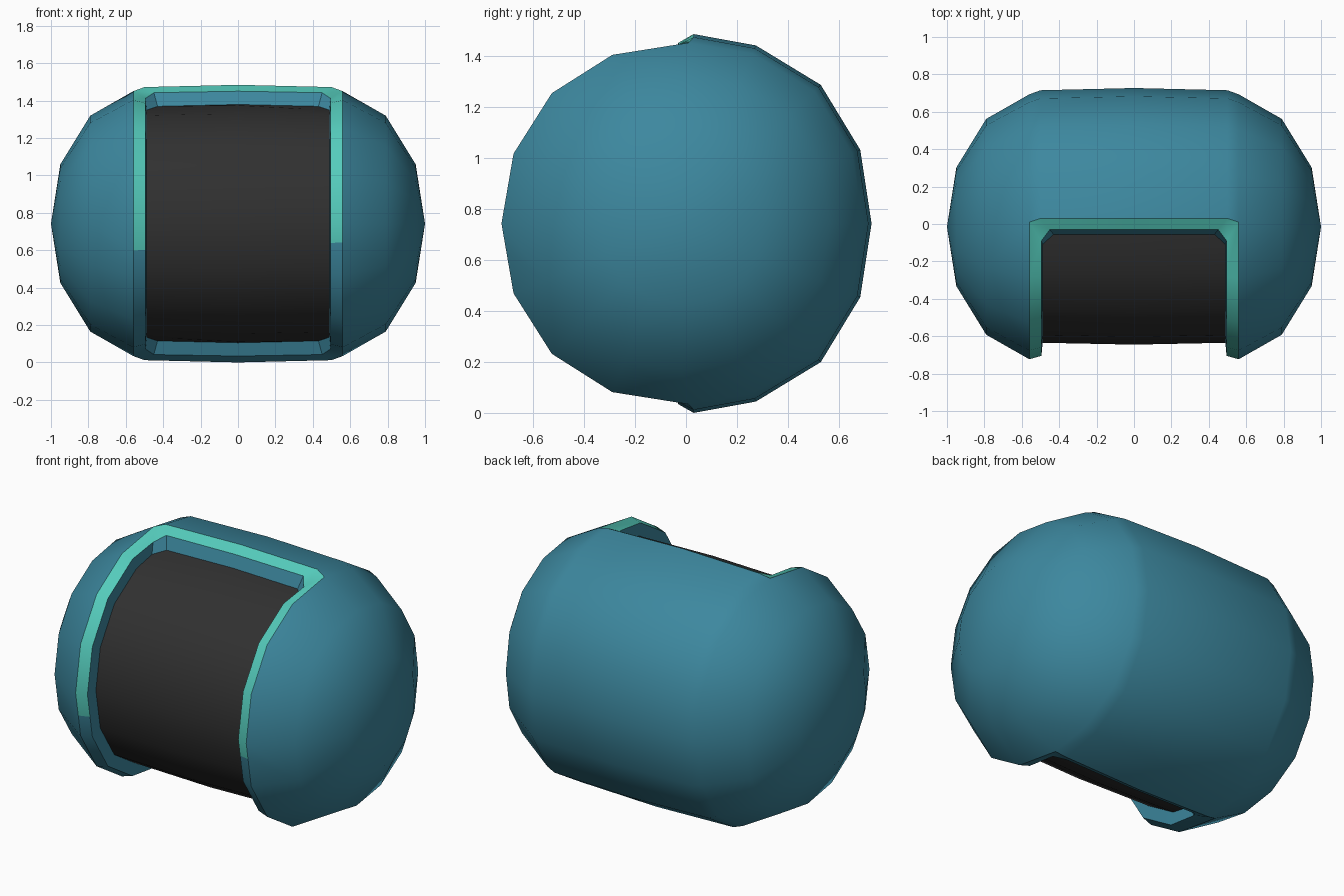
import bpy, bmesh, math
from mathutils import Vector

if "Cube" in bpy.data.objects:
    bpy.data.objects.remove(bpy.data.objects["Cube"])

CY, CZ, STEP = -0.015, 0.742, 22.5


def material(name, rgb):
    m = bpy.data.materials.new(name)
    m.diffuse_color = (*rgb, 1)
    m.use_nodes = True
    m.node_tree.nodes["Principled BSDF"].inputs["Base Color"].default_value = m.diffuse_color
    return m


TEAL = material("teal shell", (0.046, 0.245, 0.345))
MINT = material("mint trim", (0.09, 0.60, 0.50))
BLACK = material("black visor", (0.03, 0.03, 0.03))


def ring_point(x, r, deg):
    """Point on a slightly squared ring round the x axis; 0 = top, + = back."""
    a = math.radians(deg)
    k = 0.035 if math.sin(a) > 0 else 0.02
    f = 1 + k * math.sin(2 * a) ** 2
    y = CY + r * f * math.sin(a)
    if deg % 180 == 0:                      # raised brow edge at top and bottom
        y = 0.03 if abs(x) <= 0.51 else 0.01 if abs(x) < 0.6 else CY
    return Vector((x, y, CZ + r * f * math.cos(a)))


def finish(bm, name, mats, probe):
    """Make an object whose face furthest along probe points along probe."""
    bmesh.ops.recalc_face_normals(bm, faces=bm.faces)
    best = max(bm.faces, key=lambda f: f.calc_center_median().dot(probe))
    if best.normal.dot(probe) < 0:
        bmesh.ops.reverse_faces(bm, faces=bm.faces)
    me = bpy.data.meshes.new(name)
    bm.to_mesh(me)
    bm.free()
    for m in mats:
        me.materials.append(m)
    ob = bpy.data.objects.new(name, me)
    bpy.context.collection.objects.link(ob)
    bpy.ops.object.select_all(action='DESELECT')
    ob.select_set(True)
    bpy.context.view_layer.objects.active = ob
    bpy.ops.object.shade_smooth_by_angle(angle=math.radians(35))
    return ob


def opening_loop(side_x, side_r, corner, brow, middle):
    """Closed loop round the opening; last three are (x, y, height) points."""
    def quarter_top(s, v):
        return [Vector((s * p[0], p[1], CZ + v * p[2])) for p in (corner, brow)]
    right = [ring_point(side_x, side_r, -STEP * i) for i in range(1, 8)]
    left = [Vector((-p.x, p.y, p.z)) for p in reversed(right)]
    top = Vector((0, middle[1], CZ + middle[2]))
    bottom = Vector((0, middle[1], CZ - middle[2]))
    return ([top] + quarter_top(1, 1)[::-1] + right + quarter_top(1, -1)
            + [bottom] + quarter_top(-1, -1)[::-1] + left + quarter_top(-1, 1))


# Helmet shell: capsule with the front middle left open
bm = bmesh.new()


def add_face(points):
    return bm.faces.new([bm.verts.new(p) for p in points])


half = [(0, 0.742), (0.5, 0.73), (0.56, 0.708), (0.79, 0.577), (0.95, 0.317)]
cols = [(-x, r) for x, r in half[:0:-1]] + half
for i in range(16):
    a, b = i * STEP, (i + 1) * STEP
    for (x0, r0), (x1, r1) in zip(cols, cols[1:]):
        if i >= 8 and max(abs(x0), abs(x1)) < 0.57:
            continue
        add_face([ring_point(x0, r0, a), ring_point(x1, r1, a),
                  ring_point(x1, r1, b), ring_point(x0, r0, b)])
    for s in (-1, 1):
        add_face([ring_point(s * 0.95, 0.317, a), ring_point(s * 0.95, 0.317, b),
                  Vector((s, CY, CZ))])

# Trim band round the opening, then the inner wall down to the visor
outer = opening_loop(0.56, 0.708, (0.56, 0.01, 0.708), (0.5, 0.03, 0.73), (0, 0.03, 0.742))
inner = opening_loop(0.495, 0.69, (0.495, -0.09, 0.67), (0.45, -0.03, 0.70), (0, -0.03, 0.708))
seat = opening_loop(0.488, 0.615, (0.488, -0.11, 0.605), (0.43, -0.055, 0.627), (0, -0.055, 0.637))
n = len(outer)
band = []
for i in range(n):
    j = (i + 1) % n
    band.append(add_face([outer[i], outer[j], inner[j], inner[i]]))
    add_face([inner[i], inner[j], seat[j], seat[i]])
for f in band:
    f.material_index = 1
bmesh.ops.remove_doubles(bm, verts=bm.verts, dist=0.002)

# Cut the band so that only its upper part is mint
cut, normal = Vector((0, 0, 0.62)), Vector((-0.038, 0, 1)).normalized()
faces = [f for f in bm.faces if f.material_index == 1]
geom = faces + list({e for f in faces for e in f.edges}) + list({v for f in faces for v in f.verts})
bmesh.ops.bisect_plane(bm, geom=geom, dist=0.0001, plane_co=cut, plane_no=normal)
for f in bm.faces:
    if f.material_index == 1 and (f.calc_center_median() - cut).dot(normal) < 0:
        f.material_index = 0
finish(bm, "helmet_shell", [TEAL, MINT], Vector((0, 1, 0)))

# Visor: curved dark sheet inside the opening
bm = bmesh.new()


def end_rows(v):
    return [[Vector((x, y, CZ + v * h)) for x, h in row] for y, row in (
        (-0.055, ((-0.43, 0.627), (0, 0.637), (0.43, 0.627))),
        (-0.11, ((-0.49, 0.607), (0, 0.632), (0.49, 0.607))))]


rows = end_rows(1)
for i in range(1, 8):
    rows.append([ring_point(x, r, -STEP * i) for x, r in ((-0.49, 0.62), (0, 0.63), (0.49, 0.62))])
rows += end_rows(-1)[::-1]
grid = [[bm.verts.new(p) for p in row] for row in rows]
for r0, r1 in zip(grid, grid[1:]):
    for c in range(2):
        bm.faces.new([r0[c], r0[c + 1], r1[c + 1], r1[c]])
finish(bm, "visor", [BLACK], Vector((0, -1, 0)))
